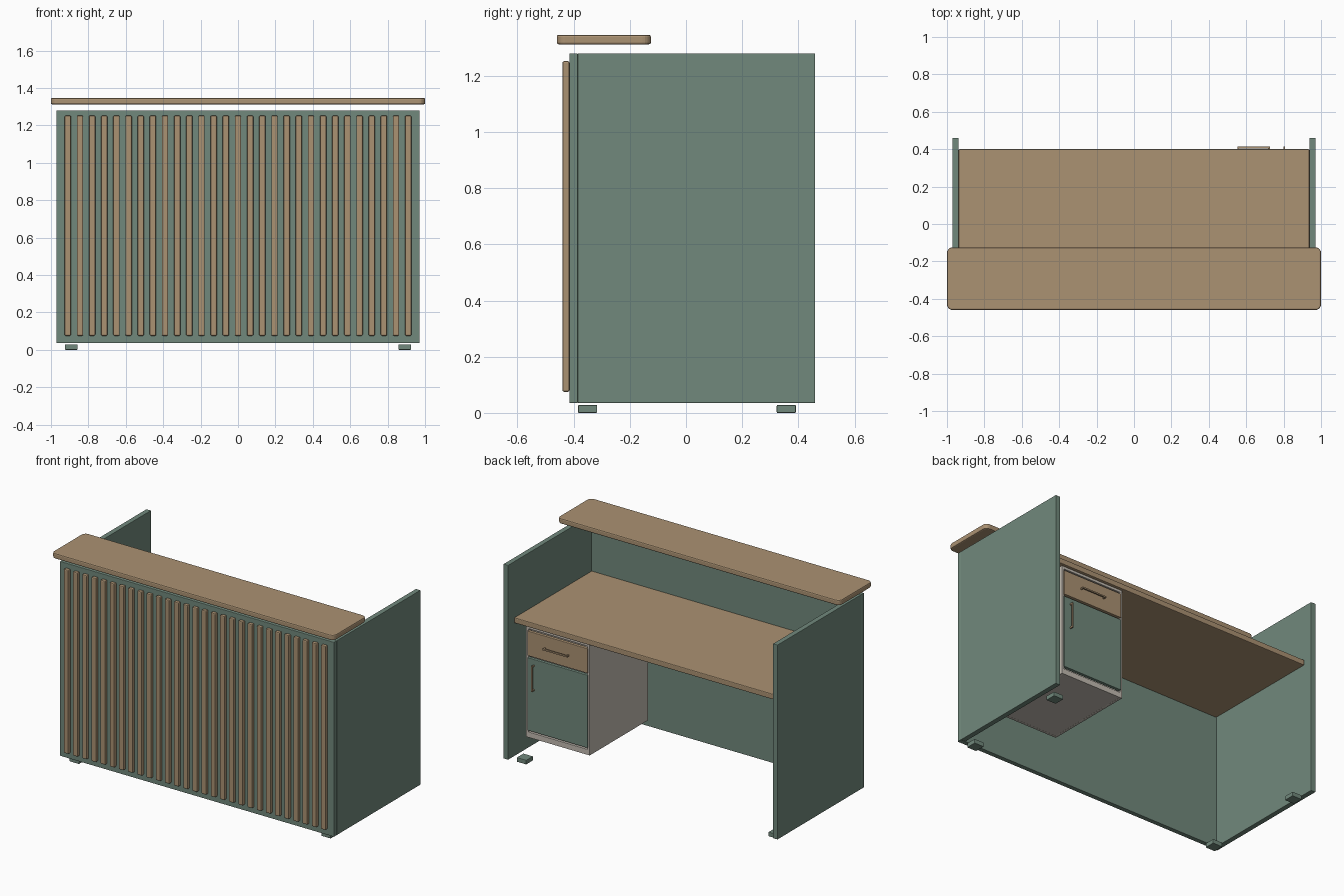
import bpy, bmesh
from mathutils import Vector

cube = bpy.data.objects.get("Cube")
if cube:
    bpy.data.objects.remove(cube, do_unlink=True)


def material(name, rgb):
    m = bpy.data.materials.new(name)
    m.use_nodes = True
    colour = (*rgb, 1)
    m.diffuse_color = colour
    m.node_tree.nodes["Principled BSDF"].inputs["Base Color"].default_value = colour
    return m


GREEN = material("sage green", (0.165, 0.25, 0.202))
WOOD = material("light wood", (0.407, 0.287, 0.171))
GREY = material("warm grey", (0.546, 0.503, 0.445))


def box(name, mat, x, y, z, bevel=0.003, corner=0.0):
    """Box from (min, max) ranges, with optional rounded plan corners."""
    lo, hi = Vector((x[0], y[0], z[0])), Vector((x[1], y[1], z[1]))
    size = hi - lo
    bm = bmesh.new()
    bmesh.ops.create_cube(bm, size=1)
    bmesh.ops.scale(bm, vec=size, verts=bm.verts)
    if corner:
        upright = [e for e in bm.edges
                   if abs(e.verts[0].co.z - e.verts[1].co.z) > size.z / 2]
        bmesh.ops.bevel(bm, geom=upright, offset=corner, segments=5,
                        profile=0.5, affect='EDGES')
    mesh = bpy.data.meshes.new(name)
    bm.to_mesh(mesh)
    bm.free()
    mesh.materials.append(mat)
    ob = bpy.data.objects.new(name, mesh)
    ob.location = (lo + hi) / 2
    bpy.context.collection.objects.link(ob)
    if bevel:
        mod = ob.modifiers.new("soft edges", 'BEVEL')
        mod.width = bevel
        mod.segments = 2
        mod.limit_method = 'ANGLE'
        mod.angle_limit = 0.8
    return ob


# Green shell: front panel and two side panels
BASE, TOP = 0.035, 1.28
box("front_panel", GREEN, (-0.97, 0.97), (-0.415, -0.385), (BASE, TOP))
for side, s in (("left", 1), ("right", -1)):
    box(side + "_side_panel", GREEN, sorted((s * 0.937, s * 0.97)),
        (-0.385, 0.46), (BASE, TOP))
    # Small square feet
    for end, y in (("front", -0.35), ("back", 0.357)):
        box(f"{end}_{side}_foot", GREEN, sorted((s * 0.857, s * 0.925)),
            (y - 0.034, y + 0.034), (0, 0.028))

# Vertical slats across the front
for i in range(29):
    x = (i - 14) * 0.065
    box(f"slat_{i + 1}", WOOD, (x - 0.017, x + 0.017),
        (-0.44, -0.415), (0.075, 1.252), bevel=0.006)

# Raised counter and work surface
box("counter_top", WOOD, (-1, 1), (-0.46, -0.125), (1.312, 1.346),
    bevel=0.007, corner=0.03)
box("desk_top", WOOD, (-0.937, 0.937), (-0.385, 0.4), (0.888, 0.923), bevel=0.005)

# Hanging cabinet carcass, open at the back of the desk
X0, X1, Y0, Y1, Z0, Z1, T = 0.412, 0.862, -0.205, 0.385, 0.175, 0.886, 0.016
box("cabinet_right_side", GREY, (X0, X0 + T), (Y0, Y1), (Z0, Z1), 0.001)
box("cabinet_left_side", GREY, (X1 - T, X1), (Y0, Y1), (Z0, Z1), 0.001)
box("cabinet_back", GREY, (X0 + T, X1 - T), (Y0, Y0 + T), (Z0, Z1), 0)
box("cabinet_bottom", GREY, (X0 + T, X1 - T), (Y0 + T, Y1), (Z0, Z0 + 0.035), 0.001)
box("cabinet_top", GREY, (X0 + T, X1 - T), (Y0 + T, Y1), (Z1 - T, Z1), 0.001)

# Drawer front and door
FX, FY = (X0 + 0.012, X1 - 0.012), (0.37, 0.392)
box("drawer_front", WOOD, FX, FY, (0.7, 0.858))
box("cabinet_door", GREEN, FX, FY, (0.222, 0.688))


def pull(name, centre, length, axis):
    """Bar handle on two posts, along x (axis 0) or z (axis 2)."""
    r, front = 0.005, 0.414

    def piece(part, offset, half, y):
        c = [centre[0], centre[1]]
        h = [r, r]
        k = 0 if axis == 0 else 1
        c[k] += offset
        h[k] = half
        box(f"{name}_{part}", WOOD, (c[0] - h[0], c[0] + h[0]), y,
            (c[1] - h[1], c[1] + h[1]), 0.002)

    piece("bar", 0, length / 2, (front - 2 * r, front))
    for part, s in (("post_a", -1), ("post_b", 1)):
        piece(part, s * (length / 2 - r), r, (FY[1] - 0.002, front - r))


pull("drawer_handle", (0.64, 0.78), 0.175, 0)
pull("door_handle", (0.803, 0.57), 0.165, 2)
